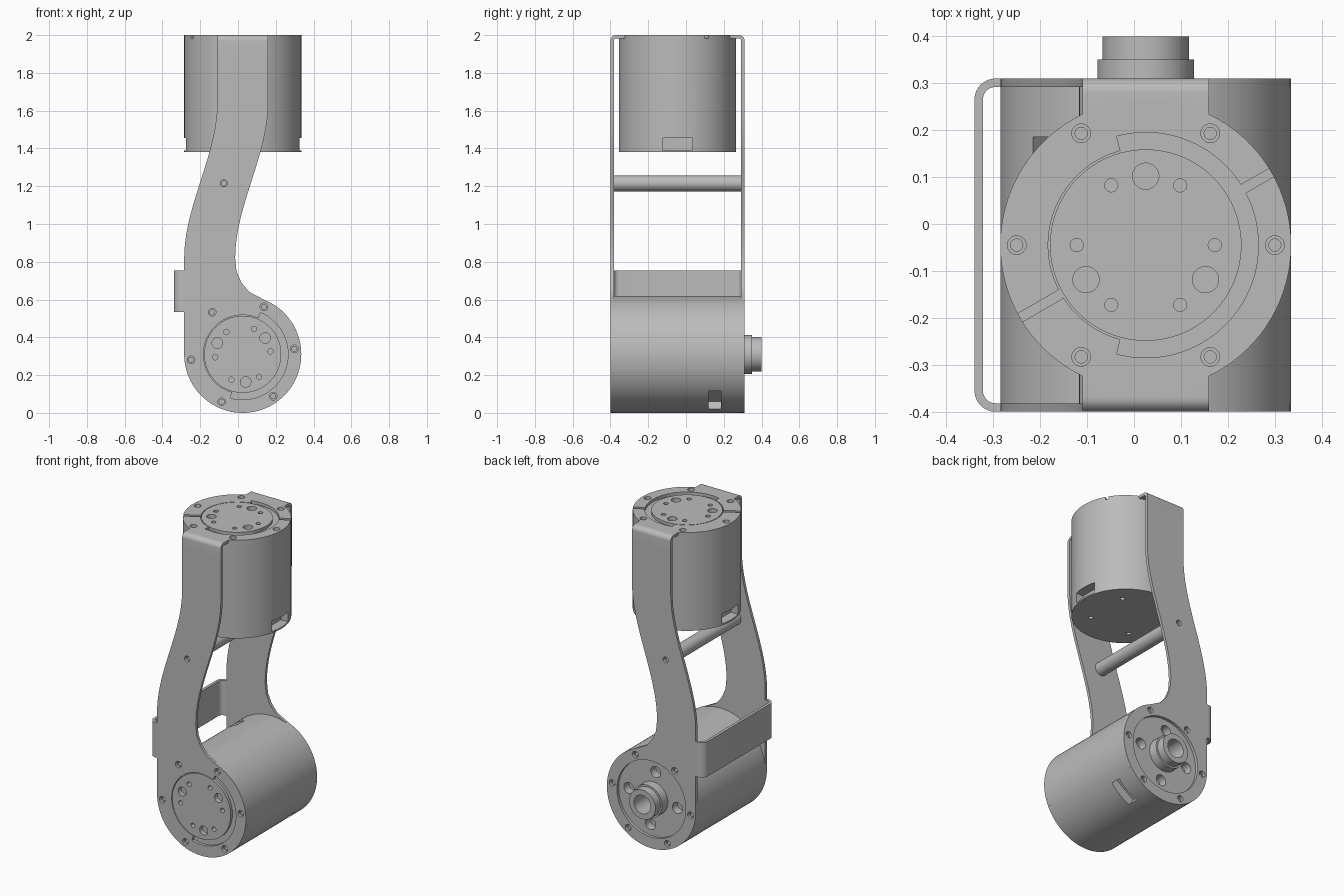
import bpy, bmesh
from math import sin, cos, pi, radians
from mathutils import Matrix

cube = bpy.data.objects.get("Cube")
if cube:
    bpy.data.objects.remove(cube)

grey = bpy.data.materials.new("machined grey")
grey.use_nodes = True
grey.diffuse_color = (0.5, 0.5, 0.5, 1)
grey.node_tree.nodes["Principled BSDF"].inputs["Base Color"].default_value = (0.5, 0.5, 0.5, 1)

R, T = 0.31, 0.018           # motor radius, sheet thickness
CX, CZ = 0.025, 0.31         # lower joint centre
FRONT, BACK = -0.40, 0.31    # outer faces of the side plates
MID = (FRONT + BACK) / 2
TURN = Matrix.Rotation(pi / 2, 4, 'X')
UPPER = Matrix.Translation((CX, MID, 2.0))
LOWER = Matrix.Translation((CX, FRONT, CZ)) @ TURN
SIDE = Matrix.Translation((0, FRONT, 0)) @ TURN


def arc(r, a0, a1, cx=0, cy=0, n=96):
    k = max(4, int(abs(a1 - a0) / 360 * n))
    angles = [radians(a0 + (a1 - a0) * i / k) for i in range(k + 1)]
    return [(cx + r * cos(a), cy + r * sin(a)) for a in angles]


def prism(name, pts, z0, z1, m):
    """Extrude a flat outline from z0 to z1 and place it with matrix m."""
    bm = bmesh.new()
    face = bm.faces.new([bm.verts.new((x, y, z0)) for x, y in pts])
    out = bmesh.ops.extrude_face_region(bm, geom=[face])
    top = [v for v in out["geom"] if isinstance(v, bmesh.types.BMVert)]
    bmesh.ops.translate(bm, verts=top, vec=(0, 0, z1 - z0))
    bmesh.ops.recalc_face_normals(bm, faces=bm.faces)
    bm.transform(m)
    me = bpy.data.meshes.new(name)
    bm.to_mesh(me)
    bm.free()
    me.materials.append(grey)
    ob = bpy.data.objects.new(name, me)
    bpy.context.collection.objects.link(ob)
    return ob


def disc(name, r, z0, z1, m, cx=0, cy=0, n=96):
    return prism(name, arc(r, 0, 360, cx, cy, n)[:-1], z0, z1, m)


def ring_holes(r, dist, angles, z0, z1, m):
    return [disc("cutter", r, z0, z1, m, dist * cos(radians(a)), dist * sin(radians(a)), 24)
            for a in angles]


def radial_box(r0, r1, half, angle, z0, z1, m):
    rect = [(r0, -half), (r1, -half), (r1, half), (r0, half)]
    return prism("cutter", rect, z0, z1, m @ Matrix.Rotation(radians(angle), 4, 'Z'))


def cut(ob, cutters):
    bpy.context.view_layer.objects.active = ob
    for c in cutters:
        mod = ob.modifiers.new("cut", 'BOOLEAN')
        mod.operation, mod.solver, mod.object = 'DIFFERENCE', 'EXACT', c
        bpy.ops.object.modifier_apply(modifier=mod.name)
        bpy.data.objects.remove(c)


def every(step, start=0):
    return range(start, start + 360, step)


def flange_cutters(m, turn, a0, a1):
    """Openings in the sheet around an output disc."""
    opening = arc(0.24, a0, a1) + arc(0.208, a1, a0 + 360)
    return [prism("cutter", opening, -0.05, 0.05, m)] + \
        ring_holes(0.02, 0.275, every(60, turn), -0.05, 0.05, m)


def motor(name, m, length, turn, window_turn, win0, win1):
    body = disc(name + "_motor_body", R, -length, -T, m)
    windows = [radial_box(0.25, 0.4, 0.08, a, win0, win1, m)
               for a in (window_turn, window_turn + 180)]
    cut(body, windows + ring_holes(0.013, 0.275, every(60, turn), -0.05, 0, m))
    face = disc(name + "_output_disc", 0.204, -T - 0.03, 0, m)
    cut(face, ring_holes(0.028, 0.147, every(120, 90 + turn), -0.03, 0.05, m)
        + ring_holes(0.014, 0.147, every(60, turn), -0.03, 0.05, m))
    cut(body, [disc("cutter", 0.204, -T - 0.03, 0, m)])
    return body


# Upper motor with round flange and bottom screw holes
upper = motor("upper", UPPER, 0.62, 0, 0, -0.61, -0.545)
cut(upper, ring_holes(0.014, 0.2, every(90, 45), -0.7, -0.59, UPPER))
flange = disc("upper_flange", R, -T, 0, UPPER)
cut(flange, flange_cutters(UPPER, 0, -105, 105)
    + [radial_box(0.225, 0.4, 0.01, 30, -0.05, 0.05, UPPER),
       radial_box(0.2, 0.4, 0.01, 210, -0.05, 0.05, UPPER)])

# Lower motor with rear screw holes and hollow hub
DEPTH = BACK - FRONT
lower = motor("lower", LOWER, DEPTH - T, 66, -54, -0.585, -0.52)
cut(lower, ring_holes(0.035, 0.17, every(90, 6), -0.8, -0.64, LOWER)
    + ring_holes(0.013, 0.275, every(60, 6), -0.8, -0.66, LOWER))
for name, r, end in (("hub_collar", 0.103, 0.35), ("hub_tube", 0.092, 0.40)):
    hub = disc(name, r, FRONT - end, T - DEPTH, LOWER)
    cut(hub, [disc("cutter", 0.058, -1, -0.5, LOWER, n=48)])
cut(lower, [disc("cutter", 0.058, -1, -0.62, LOWER, n=48)])

# Curved side plates
LOW, HIGH, LEG = 0.82, 1.64, 1.9


def sway(t):
    return -0.285 + 0.175 * t * t * (3 - 2 * t)


edge = [(sway(i / 20), LOW + (HIGH - LOW) * i / 20) for i in range(21)]
edge.append((-0.11, LEG))
outline = edge + [(x + 0.27, z) for x, z in reversed(edge)]
outline += [(-0.008, 0.75), (0.018, 0.69), (0.06, 0.64)]
outline += arc(R, 68, -180, CX, CZ)
front = prism("front_plate", outline, -T, 0, SIDE)
cut(front, flange_cutters(LOWER, 6, -106, 67))
back = prism("back_plate", outline, -DEPTH, T - DEPTH, SIDE)
cut(back, [disc("cutter", 0.24, -1, -0.5, LOWER)]
    + ring_holes(0.02, 0.275, every(60, 6), -1, -0.5, LOWER))

# Cross rod with a screw hole at each end
rod = prism("cross_rod", arc(0.042, 0, 360, -0.075, 1.215, 32)[:-1], T - DEPTH, -T, SIDE)
for plate in (front, back):
    cut(plate, [disc("cutter", 0.018, -1, 0.1, SIDE, -0.075, 1.215, 24)])
cut(rod, [disc("cutter", 0.013, z, z + 0.1, SIDE, -0.075, 1.215, 24) for z in (-0.08, -0.73)])


def arch(top, leg, r):
    """Rounded U section spanning the two side plates."""
    def half(inset, rad):
        b, f, t = BACK - inset, FRONT + inset, top - inset
        return [(b, leg)] + arc(rad, 0, 90, b - rad, t - rad, 32) + \
            arc(rad, 90, 180, f + rad, t - rad, 32) + [(f, leg)]
    return half(0, r) + half(T, r - T)[::-1]


# Bent sheet over the upper motor: section in y-z, extruded along x
along_x = Matrix(((0, 0, 1, 0), (1, 0, 0, 0), (0, 1, 0, 0), (0, 0, 0, 1)))
bend = prism("top_bend", arch(2.0, LEG, 0.03), -0.11, 0.16, along_x)
cut(bend, [disc("cutter", R, -0.06, 0.1, UPPER)])

# Rear strap: section in x-y, extruded along z
along_z = Matrix(((0, -1, 0, 0), (1, 0, 0, 0), (0, 0, 1, 0), (0, 0, 0, 1)))
prism("side_strap", arch(0.34, 0.285, 0.045), 0.535, 0.755, along_z)

# Smooth curved surfaces, keep machined edges sharp
bpy.ops.object.select_all(action='DESELECT')
for ob in bpy.context.collection.objects:
    if ob.type == 'MESH':
        ob.select_set(True)
bpy.ops.object.shade_smooth_by_angle(angle=radians(30))
